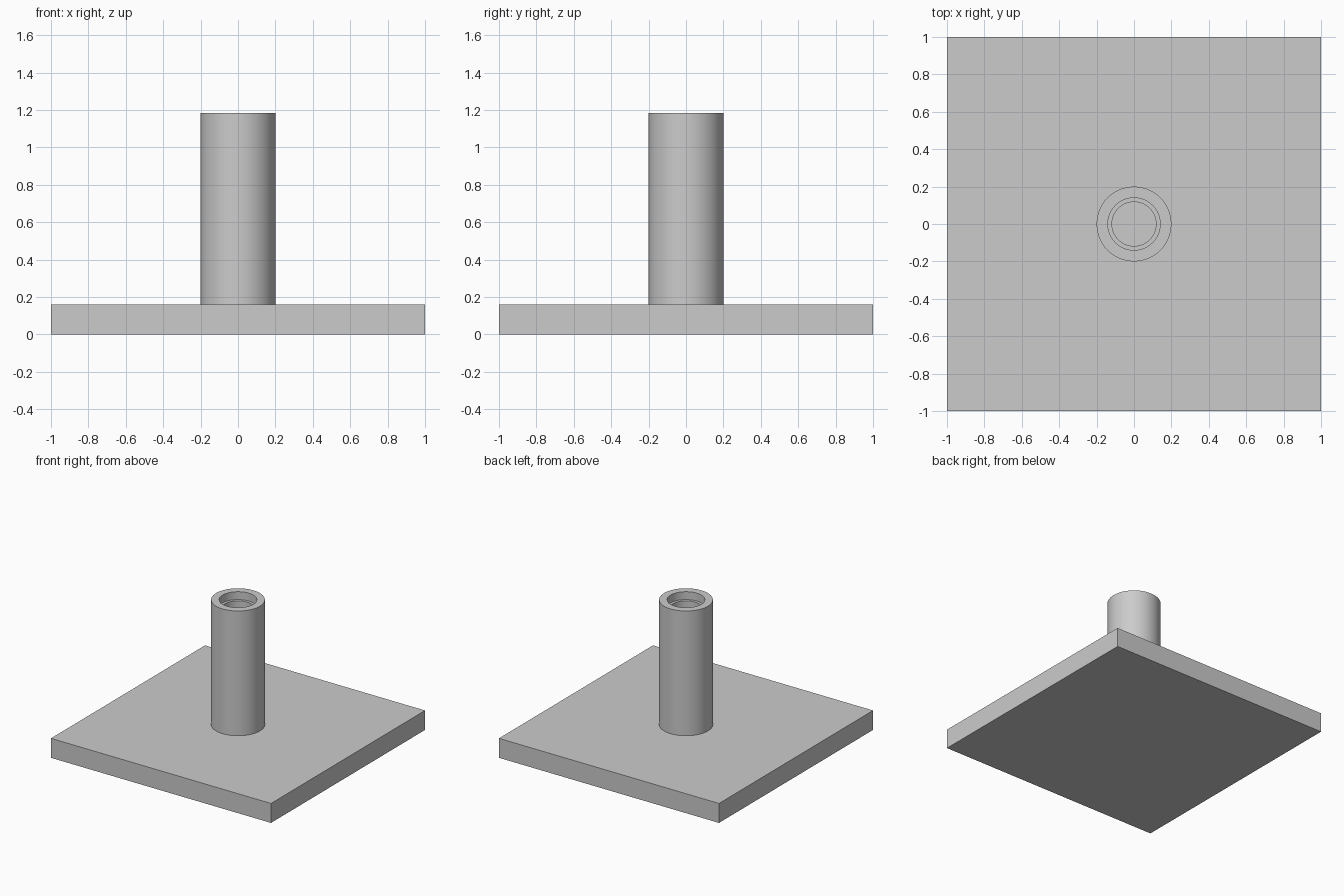
import bpy, bmesh, math

if "Cube" in bpy.data.objects:
    bpy.data.objects.remove(bpy.data.objects["Cube"])

grey = bpy.data.materials.new("light grey")
grey.diffuse_color = (0.6, 0.6, 0.6, 1)
grey.use_nodes = True
grey.node_tree.nodes["Principled BSDF"].inputs["Base Color"].default_value = grey.diffuse_color

PLATE_TOP = 0.16
POST_TOP = 1.185
SEGMENTS = 96


def finish(name, bm):
    bmesh.ops.recalc_face_normals(bm, faces=bm.faces)
    mesh = bpy.data.meshes.new(name)
    bm.to_mesh(mesh)
    bm.free()
    mesh.materials.append(grey)
    obj = bpy.data.objects.new(name, mesh)
    bpy.context.collection.objects.link(obj)
    return obj


# Square base plate
bm = bmesh.new()
bmesh.ops.create_cube(bm, size=1)
bmesh.ops.scale(bm, vec=(2, 2, PLATE_TOP), verts=bm.verts)
bmesh.ops.translate(bm, vec=(0, 0, PLATE_TOP / 2), verts=bm.verts)
finish("base_plate", bm)

# Hollow post: outer wall, rim, shallow counterbore, ledge and narrower bore
profile = [
    (0.20, PLATE_TOP),
    (0.20, POST_TOP),
    (0.14, POST_TOP),
    (0.14, POST_TOP - 0.065),
    (0.118, POST_TOP - 0.065),
    (0.118, PLATE_TOP),
]
bm = bmesh.new()
rings = []
for r, z in profile:
    rings.append([bm.verts.new((r * math.cos(2 * math.pi * i / SEGMENTS),
                                r * math.sin(2 * math.pi * i / SEGMENTS), z))
                  for i in range(SEGMENTS)])
for a, b in zip(rings, rings[1:] + rings[:1]):
    for i in range(SEGMENTS):
        j = (i + 1) % SEGMENTS
        bm.faces.new((a[i], a[j], b[j], b[i]))
post = finish("hollow_post", bm)

# Smooth round walls, crisp rims
bpy.context.view_layer.objects.active = post
post.select_set(True)
bpy.ops.object.shade_smooth_by_angle(angle=math.radians(30))
